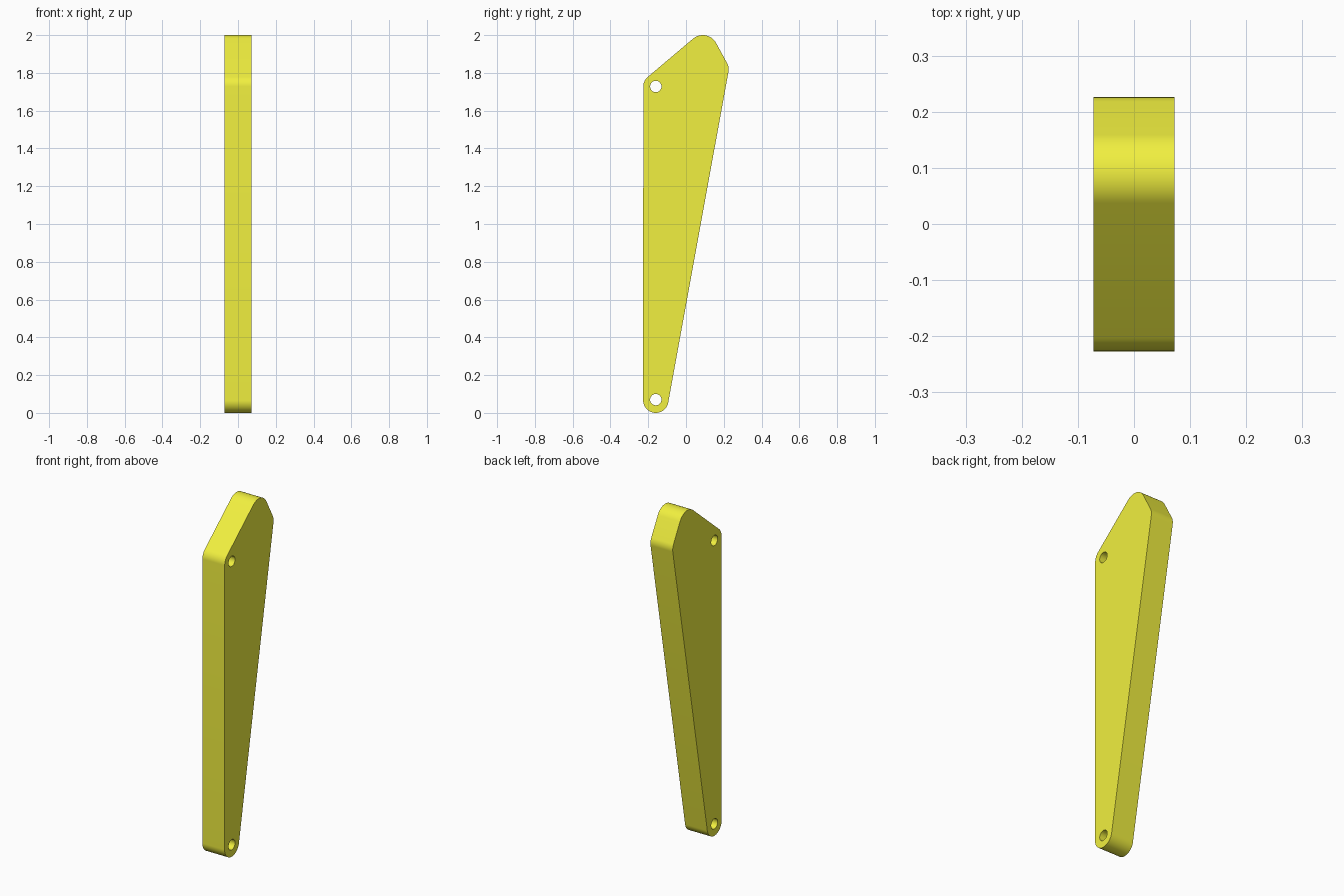
import bpy, bmesh, math
from mathutils import Vector

if "Cube" in bpy.data.objects:
    bpy.data.objects.remove(bpy.data.objects["Cube"])

HALF = 0.072          # half thickness along x
HOLE_R = 0.03
# rounded corners (y, z, radius), anticlockwise seen from +x
CORNERS = [(-0.16, 0.067, 0.067), (0.159, 1.819, 0.067),
           (0.089, 1.92, 0.08), (-0.16, 1.728, 0.066)]
HOLES = [(-0.16, 0.07), (-0.16, 1.728)]


def tangent_angle(a, b):
    """Angle of the outward normal of the line touching circles a and b."""
    d = Vector((b[0] - a[0], b[1] - a[1]))
    s = (a[2] - b[2]) / d.length
    d.normalize()
    n = d * s + Vector((d.y, -d.x)) * math.sqrt(1 - s * s)
    return math.atan2(n.y, n.x)


def outline(corners, step=math.radians(5)):
    pts = []
    for i, c in enumerate(corners):
        start = tangent_angle(corners[i - 1], c)
        sweep = (tangent_angle(c, corners[(i + 1) % len(corners)]) - start) % math.tau
        n = max(4, round(sweep / step))
        for k in range(n + 1):
            t = start + sweep * k / n
            pts.append((c[0] + c[2] * math.cos(t), c[1] + c[2] * math.sin(t)))
    return pts


def slab(name, pts, half):
    """Extrude a yz profile symmetrically along x."""
    bm = bmesh.new()
    face = bm.faces.new([bm.verts.new((-half, y, z)) for y, z in pts])
    new = bmesh.ops.extrude_face_region(bm, geom=[face])["geom"]
    bmesh.ops.translate(bm, vec=(2 * half, 0, 0),
                        verts=[v for v in new if isinstance(v, bmesh.types.BMVert)])
    bmesh.ops.recalc_face_normals(bm, faces=bm.faces)
    mesh = bpy.data.meshes.new(name)
    bm.to_mesh(mesh)
    bm.free()
    obj = bpy.data.objects.new(name, mesh)
    bpy.context.collection.objects.link(obj)
    return obj


# lever plate
plate = slab("lever_plate", outline(CORNERS), HALF)
yellow = bpy.data.materials.new("yellow")
yellow.diffuse_color = (0.88, 0.87, 0.05, 1)
yellow.use_nodes = True
yellow.node_tree.nodes["Principled BSDF"].inputs["Base Color"].default_value = yellow.diffuse_color
plate.data.materials.append(yellow)
bpy.context.view_layer.objects.active = plate
plate.select_set(True)

# pin holes
for y, z in HOLES:
    ring = [(y + HOLE_R * math.cos(math.tau * k / 48),
             z + HOLE_R * math.sin(math.tau * k / 48)) for k in range(48)]
    cutter = slab("pin_hole_cutter", ring, HALF * 2)
    cutter.hide_render = True
    cutter.data.materials.append(yellow)
    mod = plate.modifiers.new("pin_hole", "BOOLEAN")
    mod.operation = "DIFFERENCE"
    mod.solver = "EXACT"
    mod.object = cutter
    bpy.ops.object.modifier_apply(modifier=mod.name)
    bpy.data.objects.remove(cutter)

bpy.ops.object.shade_smooth_by_angle(angle=math.radians(30))
